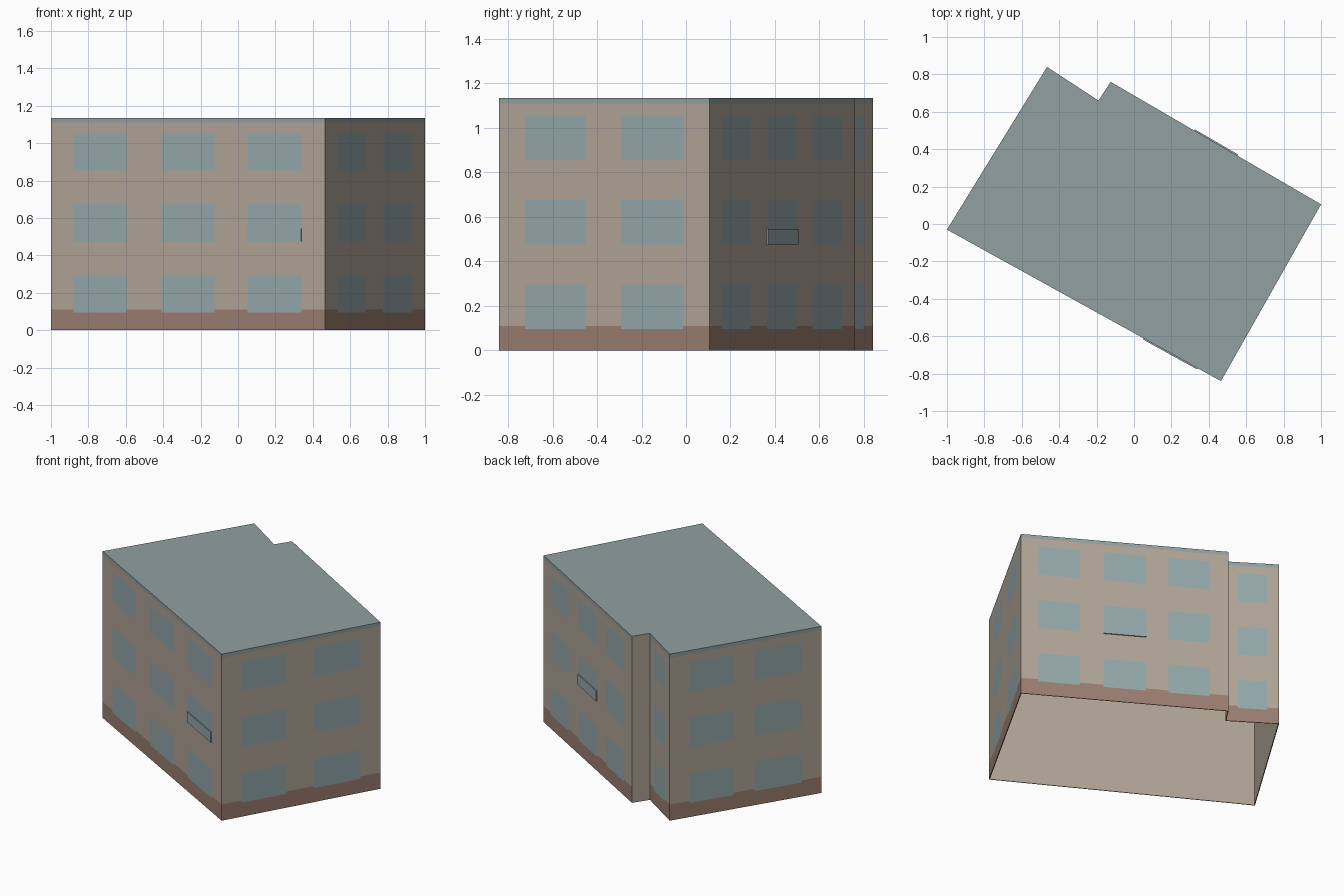
import bpy, bmesh
from mathutils import Vector

cube = bpy.data.objects.get("Cube")
if cube:
    bpy.data.objects.remove(cube)


def material(name, rgb):
    m = bpy.data.materials.new(name)
    m.use_nodes = True
    col = [((c / 255 + 0.055) / 1.055) ** 2.4 for c in rgb] + [1]
    m.diffuse_color = col
    m.node_tree.nodes["Principled BSDF"].inputs["Base Color"].default_value = col
    return m


ROOF, GLASS, BASE, WALL = range(4)
# Wall colour stays last, so the inner lining takes it
mats = [material("grey green roof", (146, 161, 160)),
        material("pale blue glass", (149, 168, 171)),
        material("brown base", (154, 126, 112)),
        material("beige wall", (177, 165, 151))]

HEIGHT, BASE_TOP, TRIM = 1.135, 0.11, 1.11
FLOORS = [(0.095, 0.295), (0.475, 0.675), (0.855, 1.055)]
levels = sorted([0, BASE_TOP, TRIM, HEIGHT] + [z for f in FLOORS for z in f])

# Footprint corners, anticlockwise, each with the window spans of the wall it starts
front = [(0.082, 0.276), (0.403, 0.597), (0.717, 0.915)]
back = [(0.084, 0.282), (0.397, 0.603), (0.71, 0.908)]
walls = [((-1, -0.03), front),
         ((0.465, -0.84), [(0.124, 0.41), (0.58, 0.875)]),
         ((1, 0.105), back),
         ((-0.125, 0.76), None),
         ((-0.19, 0.66), [(0.22, 0.77)]),
         ((-0.465, 0.84), [(0.13, 0.42), (0.56, 0.87)])]


def inside(v, spans):
    return any(a < v < b for a, b in spans)


def colour(u, z, spans):
    if spans is None:
        return WALL
    if inside(z, FLOORS) and inside(u, spans):
        return GLASS
    return BASE if z < BASE_TOP else ROOF if z > TRIM else WALL


def wall_ends(i):
    return Vector(walls[i][0]), Vector(walls[(i + 1) % len(walls)][0])


# Building shell: every wall is a grid cut along window edges, base and trim
bm = bmesh.new()
top = []
for i, (_, spans) in enumerate(walls):
    p, q = wall_ends(i)
    cuts = [0] + [u for s in spans or [] for u in s] + [1]
    grid = [[bm.verts.new((*p.lerp(q, u), z)) for z in levels] for u in cuts]
    for a in range(len(cuts) - 1):
        for b in range(len(levels) - 1):
            f = bm.faces.new((grid[a][b], grid[a + 1][b], grid[a + 1][b + 1], grid[a][b + 1]))
            f.material_index = colour((cuts[a] + cuts[a + 1]) / 2,
                                      (levels[b] + levels[b + 1]) / 2, spans)
    top += [column[-1].co.copy() for column in grid[:-1]]

# Flat roof
roof = bm.faces.new([bm.verts.new(c) for c in top])
roof.material_index = ROOF
bmesh.ops.remove_doubles(bm, verts=bm.verts, dist=0.0005)


def finish(name, bm):
    mesh = bpy.data.meshes.new(name)
    bm.to_mesh(mesh)
    bm.free()
    for m in mats:
        mesh.materials.append(m)
    ob = bpy.data.objects.new(name, mesh)
    bpy.context.collection.objects.link(ob)
    return ob


shell = finish("building_shell", bm)
lining = shell.modifiers.new("plain lining", "SOLIDIFY")
lining.thickness = 0.005
lining.offset = -1
lining.use_even_offset = True
lining.material_offset = len(mats)
lining.material_offset_rim = len(mats)


# Slim panels over the lower part of two middle-floor windows
def window_panel(name, wall, span, depth=0.007):
    p, q = wall_ends(wall)
    a, b = p.lerp(q, span[0]), p.lerp(q, span[1])
    along = (q - p).normalized()
    out = Vector((along.y, -along.x)) * depth
    z = FLOORS[1][0]
    bm = bmesh.new()
    f = bm.faces.new([bm.verts.new((*c, z)) for c in (a, a + out, b + out, b)])
    ext = bmesh.ops.extrude_face_region(bm, geom=[f])
    moved = [v for v in ext["geom"] if isinstance(v, bmesh.types.BMVert)]
    bmesh.ops.translate(bm, verts=moved, vec=(0, 0, 0.07))
    bmesh.ops.recalc_face_normals(bm, faces=bm.faces)
    for face in bm.faces:
        face.material_index = GLASS
    finish(name, bm)


window_panel("front_window_panel", 0, front[2])
window_panel("back_window_panel", 2, back[1])
